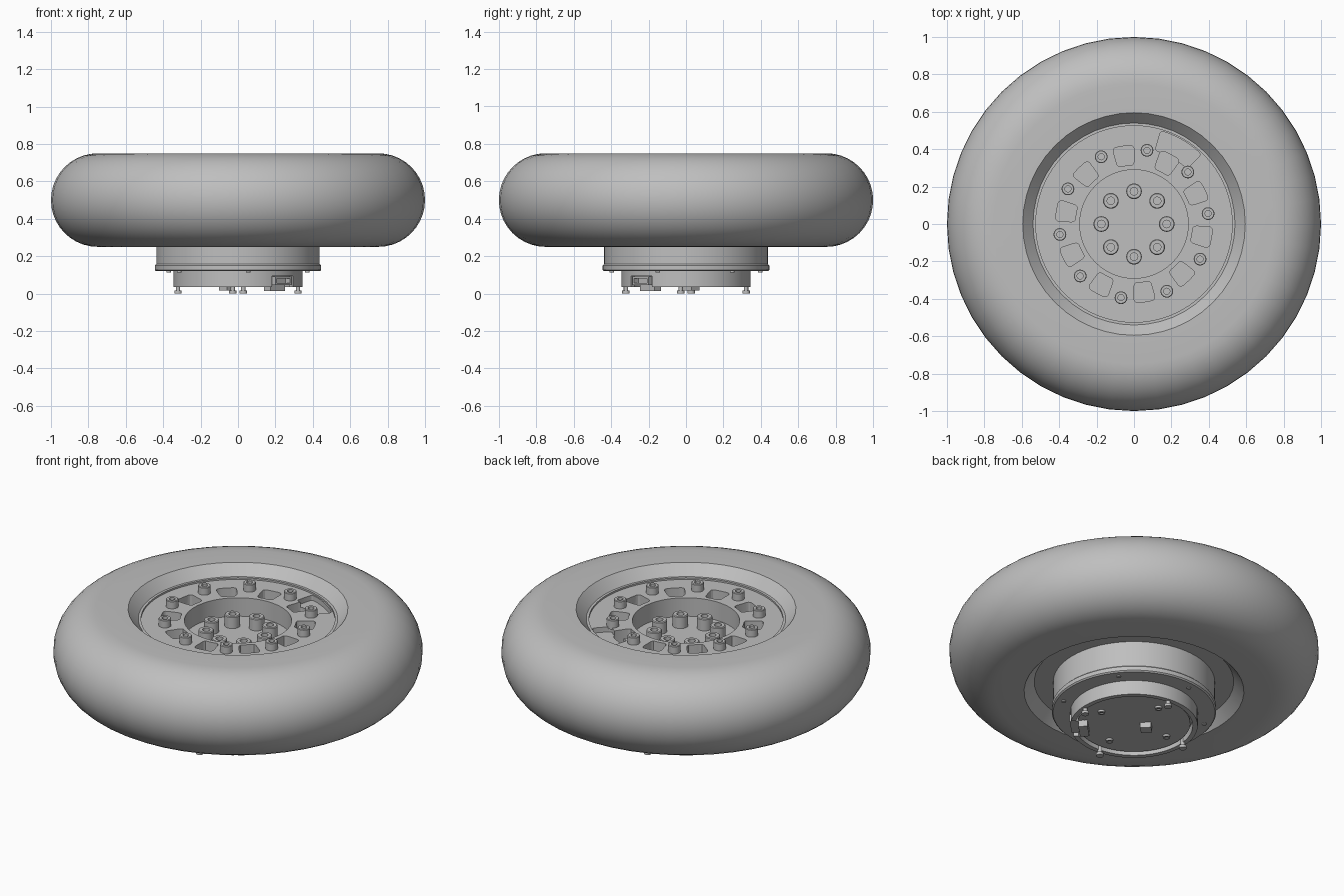
import bpy, bmesh
from math import pi, sin, cos, radians
from mathutils import Matrix

cube = bpy.data.objects.get("Cube")
if cube:
    bpy.data.objects.remove(cube, do_unlink=True)

GREY = (0.52, 0.52, 0.52, 1)
grey = bpy.data.materials.new("light_grey")
grey.use_nodes = True
grey.diffuse_color = GREY
grey.node_tree.nodes["Principled BSDF"].inputs["Base Color"].default_value = GREY


def finish(bm, name, angle=30):
    """Turn a bmesh into a shaded, coloured object."""
    bmesh.ops.remove_doubles(bm, verts=bm.verts, dist=1e-5)
    bmesh.ops.recalc_face_normals(bm, faces=bm.faces)
    mesh = bpy.data.meshes.new(name)
    bm.to_mesh(mesh)
    bm.free()
    mesh.materials.append(grey)
    obj = bpy.data.objects.new(name, mesh)
    bpy.context.collection.objects.link(obj)
    activate(obj)
    bpy.ops.object.shade_smooth_by_angle(angle=radians(angle))
    return obj


def activate(obj):
    bpy.ops.object.select_all(action="DESELECT")
    obj.select_set(True)
    bpy.context.view_layer.objects.active = obj


def lathe(name, profile, steps=64, closed=False, loc=(0, 0, 0)):
    """Spin a profile of (radius, height) points around the z axis."""
    bm = bmesh.new()
    verts = [bm.verts.new((r, 0, z)) for r, z in profile]
    pairs = list(zip(verts, verts[1:])) + ([(verts[-1], verts[0])] if closed else [])
    edges = [bm.edges.new(p) for p in pairs]
    bmesh.ops.spin(bm, geom=verts + edges, cent=(0, 0, 0), axis=(0, 0, 1),
                   angle=2 * pi, steps=steps, use_merge=True)
    obj = finish(bm, name)
    obj.location = loc
    return obj


def box(name, size, loc, turn=0):
    bm = bmesh.new()
    bmesh.ops.create_cube(bm, size=1, matrix=Matrix.Diagonal((*size, 1)))
    obj = finish(bm, name)
    obj.location = loc
    obj.rotation_euler.z = radians(turn)
    return obj


def add_sector(bm, mid, half, r0, r1, z0, z1, corner):
    """Add a round-cornered ring-sector prism, angles in degrees."""
    n = 6
    angles = [radians(mid - half + 2 * half * i / n) for i in range(n + 1)]
    outline = [(r1 * cos(a), r1 * sin(a)) for a in angles]
    outline += [(r0 * cos(a), r0 * sin(a)) for a in reversed(angles)]
    low = [bm.verts.new((x, y, z0)) for x, y in outline]
    high = [bm.verts.new((x, y, z1)) for x, y in outline]
    bm.faces.new(low[::-1])
    bm.faces.new(high)
    count = len(outline)
    for i in range(count):
        j = (i + 1) % count
        bm.faces.new((low[i], low[j], high[j], high[i]))
    corners = [bm.edges.get((low[i], high[i])) for i in (0, n, n + 1, count - 1)]
    bmesh.ops.bevel(bm, geom=corners, offset=corner, segments=3, profile=0.5,
                    affect="EDGES")


def cut(target, cutter):
    """Subtract the cutter from the target, then drop the cutter."""
    cutter.hide_render = True
    mod = target.modifiers.new("cut", "BOOLEAN")
    mod.object = cutter
    mod.operation = "DIFFERENCE"
    mod.solver = "EXACT"
    bpy.context.view_layer.update()
    activate(target)
    bpy.ops.object.modifier_apply(modifier=mod.name)
    bpy.data.objects.remove(cutter, do_unlink=True)
    bpy.ops.object.shade_smooth_by_angle(angle=radians(30))


def ring(count, radius, start, z):
    for i in range(count):
        a = radians(start + 360 * i / count)
        yield i + 1, (radius * cos(a), radius * sin(a), z)


def bolt(name, r, h, loc):
    """Cap-head bolt with a socket."""
    lathe(name, [(0, h * 0.5), (r * 0.48, h * 0.5), (r * 0.48, h), (r * 0.9, h),
                 (r, h - r * 0.1), (r, -0.01), (0, -0.01)], 24, loc=loc)


# Tyre: rounded tread, flat sides, tapered opening
tread = [(0.75 + 0.25 * cos(a), 0.5 + 0.25 * sin(a))
         for a in (-pi / 2 + pi * i / 20 for i in range(21))]
lathe("tyre", [(0.54, 0.31), (0.595, 0.25)] + tread + [(0.595, 0.75), (0.54, 0.69)],
      48, closed=True)

# Wheel hub with a central bowl
hub = lathe("wheel_hub", [(0, 0.57), (0.29, 0.57), (0.29, 0.68), (0.525, 0.68),
                          (0.525, 0.69), (0.545, 0.69), (0.545, 0.31), (0, 0.31)], 72)

# Pockets between the outer bolts, and one shallow notch
bm = bmesh.new()
for k in range(10):
    add_sector(bm, 26 + 36 * k, 8, 0.315, 0.42, 0.58, 0.8, 0.02)
cut(hub, finish(bm, "pocket_cutter"))
bm = bmesh.new()
add_sector(bm, 60, 14, 0.41, 0.518, 0.65, 0.8, 0.015)
cut(hub, finish(bm, "notch_cutter"))

# Hub bolts
for i, loc in ring(10, 0.4, 8, 0.68):
    bolt(f"outer_bolt_{i}", 0.034, 0.045, loc)
for i, loc in ring(8, 0.175, 0, 0.57):
    bolt(f"inner_bolt_{i}", 0.042, 0.07, loc)

# Motor drum and flange below the hub
lathe("motor_drum", [(0, 0.33), (0.437, 0.33), (0.437, 0.15), (0, 0.15)], 72)
lathe("motor_flange", [(0, 0.158), (0.438, 0.158), (0.445, 0.151), (0.445, 0.127),
                       (0.438, 0.12), (0, 0.12)], 72)
for i, loc in ring(6, 0.4, 38, 0.114):
    lathe(f"flange_screw_{i}", [(0, 0.01), (0.012, 0.01), (0.012, 0), (0, 0)], 16, loc=loc)

# Electronics housing with a window for the port
housing = lathe("electronics_housing", [(0.345, 0.13), (0.345, 0.035), (0.318, 0.035),
                                        (0.318, 0.13)], 72, closed=True)
cut(housing, box("port_window_cutter", (0.1, 0.16, 0.08), (0.235, -0.235, 0.055), -45))
lathe("circuit_board", [(0, 0.06), (0.305, 0.06), (0.305, 0.05), (0, 0.05)], 48)
lathe("board_backing", [(0, 0.125), (0.319, 0.125), (0.319, 0.085), (0, 0.085)], 48)

# Side port: a body with an open mouth
port = box("side_port", (0.08, 0.12, 0.045), (0.215, -0.215, 0.068), -45)
cut(port, box("port_mouth_cutter", (0.06, 0.1, 0.025), (0.24, -0.24, 0.068), -45))

# Components under the board
box("board_connector", (0.05, 0.11, 0.04), (0.195, -0.19, 0.033), -45)
box("board_socket", (0.06, 0.06, 0.035), (-0.06, 0.03, 0.035), -45)

# Standoff pins and board screws
for i, loc in ring(4, 0.322, -5, 0):
    lathe(f"standoff_pin_{i}", [(0, 0), (0.02, 0), (0.02, 0.016), (0.012, 0.016),
                                (0.012, 0.1), (0, 0.1)], 16, loc=loc)
for i, loc in ring(4, 0.22, -3, 0.038):
    lathe(f"board_screw_{i}", [(0, 0.006), (0.01, 0.006), (0.01, 0), (0.02, 0),
                               (0.02, 0.015), (0, 0.015)], 16, loc=loc)
